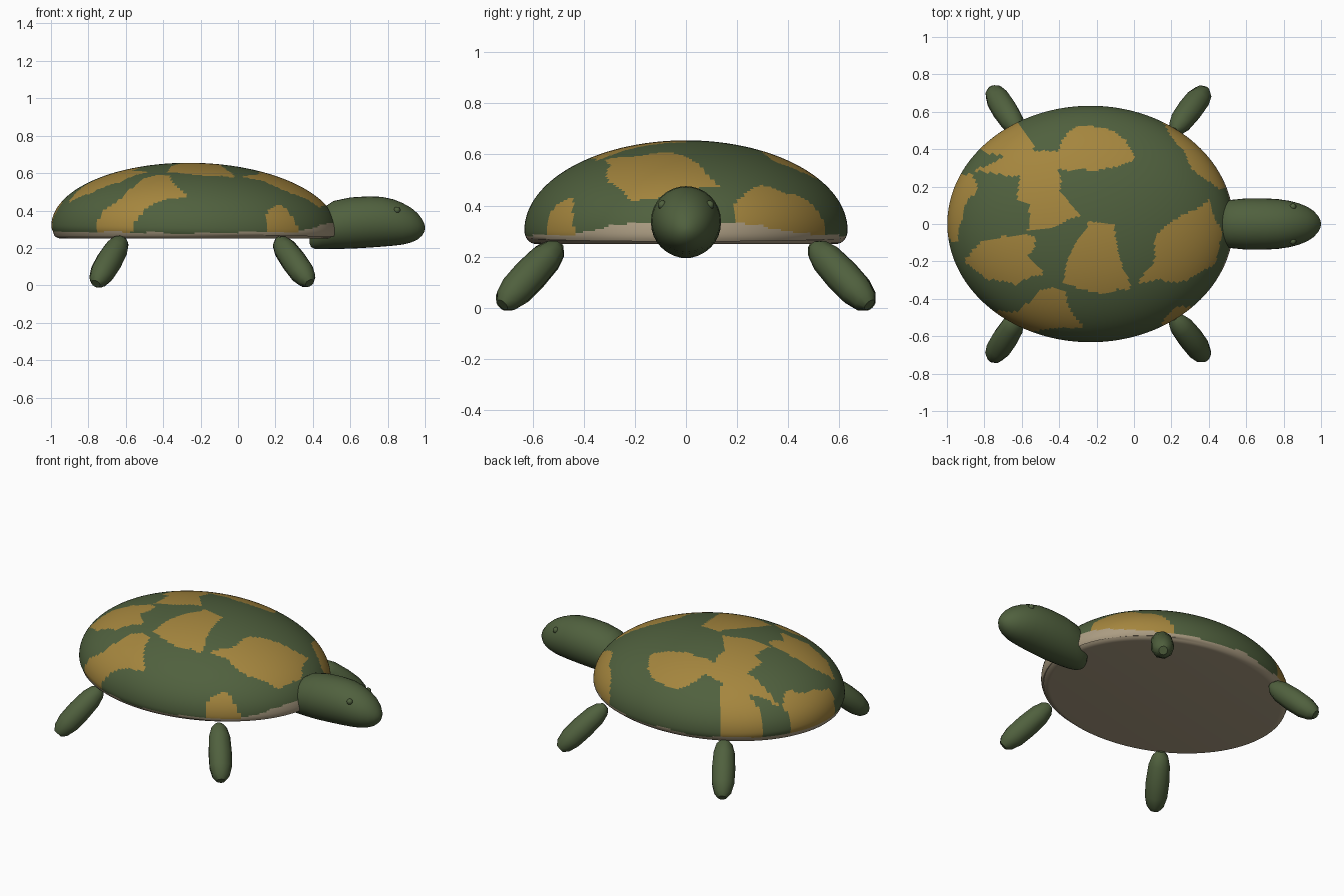
import bpy, bmesh, math
from mathutils import Vector, Matrix, noise

if "Cube" in bpy.data.objects:
    bpy.data.objects.remove(bpy.data.objects["Cube"])


def material(name, rgb):
    m = bpy.data.materials.new(name)
    m.diffuse_color = (*rgb, 1)
    m.use_nodes = True
    m.node_tree.nodes["Principled BSDF"].inputs["Base Color"].default_value = m.diffuse_color
    return m


GREEN = material("olive_green", (0.080, 0.118, 0.048))
OCHRE = material("ochre", (0.376, 0.238, 0.048))
CREAM = material("pale_cream", (0.41, 0.335, 0.225))


def finish(name, bm, mats, angle=50):
    bmesh.ops.recalc_face_normals(bm, faces=bm.faces[:])
    me = bpy.data.meshes.new(name)
    bm.to_mesh(me)
    bm.free()
    for m in mats:
        me.materials.append(m)
    ob = bpy.data.objects.new(name, me)
    bpy.context.collection.objects.link(ob)
    bpy.ops.object.select_all(action='DESELECT')
    ob.select_set(True)
    bpy.context.view_layer.objects.active = ob
    bpy.ops.object.shade_smooth_by_angle(angle=math.radians(angle))
    return ob


def skin(bm, rings):
    """Bridge consecutive rings of vertices and cap both ends."""
    n = len(rings[0])
    for a, b in zip(rings, rings[1:]):
        for i in range(n):
            j = (i + 1) % n
            bm.faces.new((a[i], a[j], b[j], b[i]))
    bm.faces.new(rings[0])
    bm.faces.new(rings[-1])


def loft(name, stations, sides, matrix=Matrix()):
    """Round body along local x; each station is (x, z of centre, radius)."""
    bm = bmesh.new()
    rings = []
    for x, zc, r in stations:
        rings.append([bm.verts.new(matrix @ Vector((
            x, r * math.cos(k * math.tau / sides), zc + r * math.sin(k * math.tau / sides))))
            for k in range(sides)])
    skin(bm, rings)
    return finish(name, bm, [GREEN])


# Blotch outlines in plan; those leaving the outline run down over the rim
blotches = [
    [(.40, .13), (.47, -.03), (.42, -.22), (.29, -.30), (.02, -.31), (.10, -.20), (.11, -.08), (.25, .05)],
    [(-.23, .01), (-.10, .0), (-.09, -.11), (-.02, -.35), (-.19, -.37), (-.39, -.31), (-.33, -.14)],
    [(-.83, -.10), (-.70, -.06), (-.53, -.07), (-.56, -.16), (-.48, -.27), (-.62, -.32), (-.80, -.29),
     (-.90, -.19)],
    [(-.45, -.33), (-.37, -.36), (-.34, -.47), (-.26, -.55), (-.62, -.57), (-.66, -.78), (-1.05, -.50),
     (-.77, -.47), (-.61, -.46)],
    [(-1.15, .25), (-.86, .26), (-.84, .19), (-.91, .09), (-.95, -.09), (-1.15, -.10)],
]
blotches += [
    [(-.61, .31), (-.40, .33), (-.39, .18), (-.28, .04), (-.45, -.02), (-.57, -.04), (-.54, .10), (-.63, .13)],
    [(-.39, .45), (-.30, .52), (-.13, .52), (-.05, .45), (.0, .37), (-.03, .33), (-.21, .28), (-.55, .30),
     (-.56, .37), (-.41, .39)],
    [(-.62, .54), (-.56, .45), (-.52, .36), (-.54, .27), (-.67, .26), (-.85, .28), (-.69, .36), (-.80, .39),
     (-1.02, .55), (-.72, .8)],
    [(.15, .56), (.27, .68), (.62, .27), (.44, .19), (.32, .29), (.23, .42)],
    [(.15, -.53), (.22, -.45), (.29, -.45), (.42, -.40), (.60, -.52), (.20, -.80)],
]


def inside(x, y, poly):
    hit = False
    for (x1, y1), (x2, y2) in zip(poly, poly[1:] + poly[:1]):
        if (y1 > y) != (y2 > y) and x < x1 + (y - y1) * (x2 - x1) / (y2 - y1):
            hit = not hit
    return hit


# Shell: domed oval with a tucked-under rim and a flat belly
CX, RX, RY, MID, TOP, BASE = -0.233, 0.765, 0.632, 0.303, 0.655, 0.25
SEG, RINGS = 200, 64
profile = []
for k in range(1, RINGS + 1):
    t = math.pi / 2 * k / RINGS
    profile.append((math.sin(t), MID + (TOP - MID) * math.cos(t)))
for k in range(1, 9):
    t = math.pi / 2 * k / 8
    profile.append((1 - 0.07 * (1 - math.cos(t)), MID - (MID - BASE) * math.sin(t)))
bm = bmesh.new()
rings = []
for r, z in profile:
    ring = []
    for k in range(SEG):
        a = k * math.tau / SEG
        tilt = -0.014 * math.cos(a) * r if z > BASE + 0.02 else 0
        ring.append(bm.verts.new((CX + RX * r * math.cos(a), RY * r * math.sin(a), z + tilt)))
    rings.append(ring)
skin(bm, rings)
bm.normal_update()
for f in bm.faces:
    c = f.calc_center_median()
    u, v = (c.x - CX) / RX, c.y / RY
    r, a = math.hypot(u, v), math.atan2(v, u)
    # Cream edge is tallest below the neck and waves gently around the rim
    edge = 0.283 + 0.042 * max(0, min(1, (math.cos(a) - 0.72) * 6))
    edge += 0.014 * noise.noise(Vector((c.x * 5, c.y * 5, 0)))
    if c.z < edge:
        f.material_index = 2
        continue
    s = (2 - r) / r if c.z < MID - 0.015 and r > 0.5 else 1
    w = noise.noise_vector(Vector((c.x * 9, c.y * 9, 3))) * 0.022
    x, y = CX + RX * u * s + w.x, RY * v * s + w.y
    f.material_index = int(any(inside(x, y, p) for p in blotches))
finish("shell", bm, [GREEN, OCHRE, CREAM])

# Head and neck in one rounded body
loft("head", [(.383, .243, .02), (.39, .25, .045), (.41, .27, .075), (.45, .302, .108), (.51, .323, .128),
              (.60, .333, .137), (.70, .339, .137), (.77, .340, .133), (.83, .336, .124), (.88, .329, .111),
              (.925, .322, .093), (.96, .315, .070), (.985, .310, .043), (.996, .308, .022), (1.0, .307, .005)],
     32)

# Small eye bumps and four stubby legs splayed outwards
leg_shape = [(-.183, 0, .022), (-.155, 0, .047), (-.10, 0, .063), (0, 0, .069), (.09, 0, .066),
             (.15, 0, .050), (.178, 0, .026)]
for side, label in ((-1, "right"), (1, "left")):
    bm = bmesh.new()
    bmesh.ops.create_uvsphere(bm, u_segments=12, v_segments=8, radius=0.018,
                              matrix=Matrix.Translation((.85, side * .092, .402)))
    finish(label + "_eye", bm, [GREEN])
    for x, dx, end in ((.30, .46, "front"), (-.69, -.38, "back")):
        d = Vector((dx, side * .60, -.64)).normalized()
        turn = d.to_track_quat('X', 'Z').to_matrix().to_4x4()
        loft(f"{end}_{label}_leg", leg_shape, 9, Matrix.Translation((x, side * .61, .127)) @ turn)
